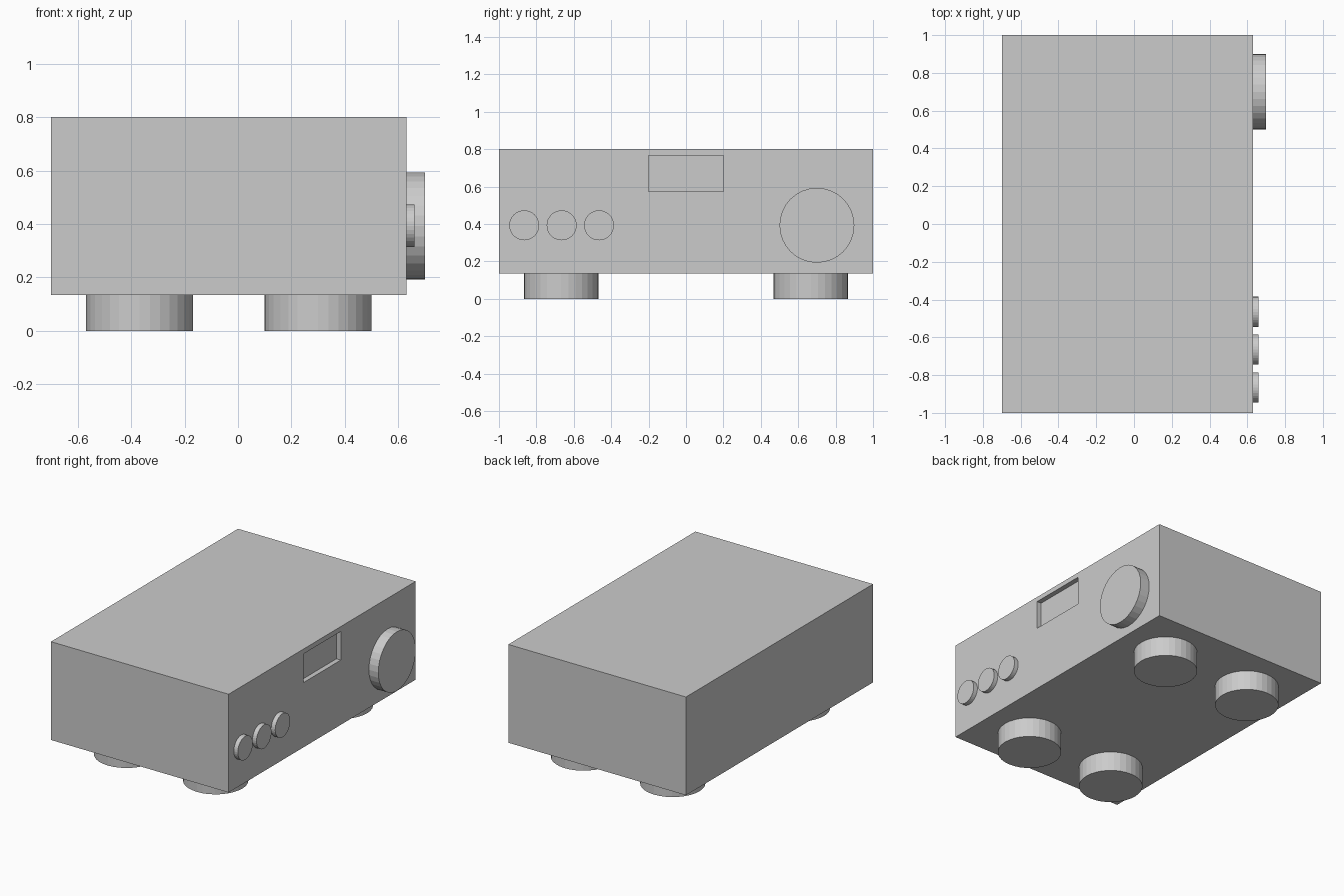
import bpy
from math import pi

if "Cube" in bpy.data.objects:
    bpy.data.objects.remove(bpy.data.objects["Cube"])

PANEL_X = 0.63    # control panel plane
BASE_Z = 0.135    # underside of the case


def box(name, lo, hi):
    centre = [(a + b) / 2 for a, b in zip(lo, hi)]
    bpy.ops.mesh.primitive_cube_add(size=1, location=centre)
    obj = bpy.context.object
    obj.name = name
    obj.scale = [b - a for a, b in zip(lo, hi)]
    bpy.ops.object.transform_apply(location=False, rotation=False, scale=True)
    return obj


def disc(name, radius, depth, location, rotation=(0, 0, 0)):
    bpy.ops.mesh.primitive_cylinder_add(vertices=32, radius=radius, depth=depth,
                                        location=location, rotation=rotation)
    bpy.context.object.name = name
    return bpy.context.object


def knob(name, radius, depth, y):
    return disc(name, radius, depth, (PANEL_X + depth / 2, y, 0.393), (0, pi / 2, 0))


# Case with a recessed display window
case = box("case", (-0.7, -1, BASE_Z), (PANEL_X, 1, 0.8))
cutter = box("display_cutter", (PANEL_X - 0.033, -0.2, 0.573), (PANEL_X + 0.1, 0.2, 0.767))
cutter.hide_render = True
cutter.display_type = 'WIRE'
cut = case.modifiers.new("display_recess", 'BOOLEAN')
cut.operation = 'DIFFERENCE'
cut.solver = 'EXACT'
cut.object = cutter

# Volume dial and three small knobs
knob("volume_dial", 0.2, 0.07, 0.7)
for i in range(3):
    knob(f"small_knob_{i + 1}", 0.08, 0.03, -0.865 + 0.2 * i)

# Four round feet
for x, side in ((-0.368, "rear"), (0.3, "panel")):
    for y, end in ((-0.667, "left"), (0.667, "right")):
        disc(f"foot_{side}_{end}", 0.2, BASE_Z, (x, y, BASE_Z / 2))
